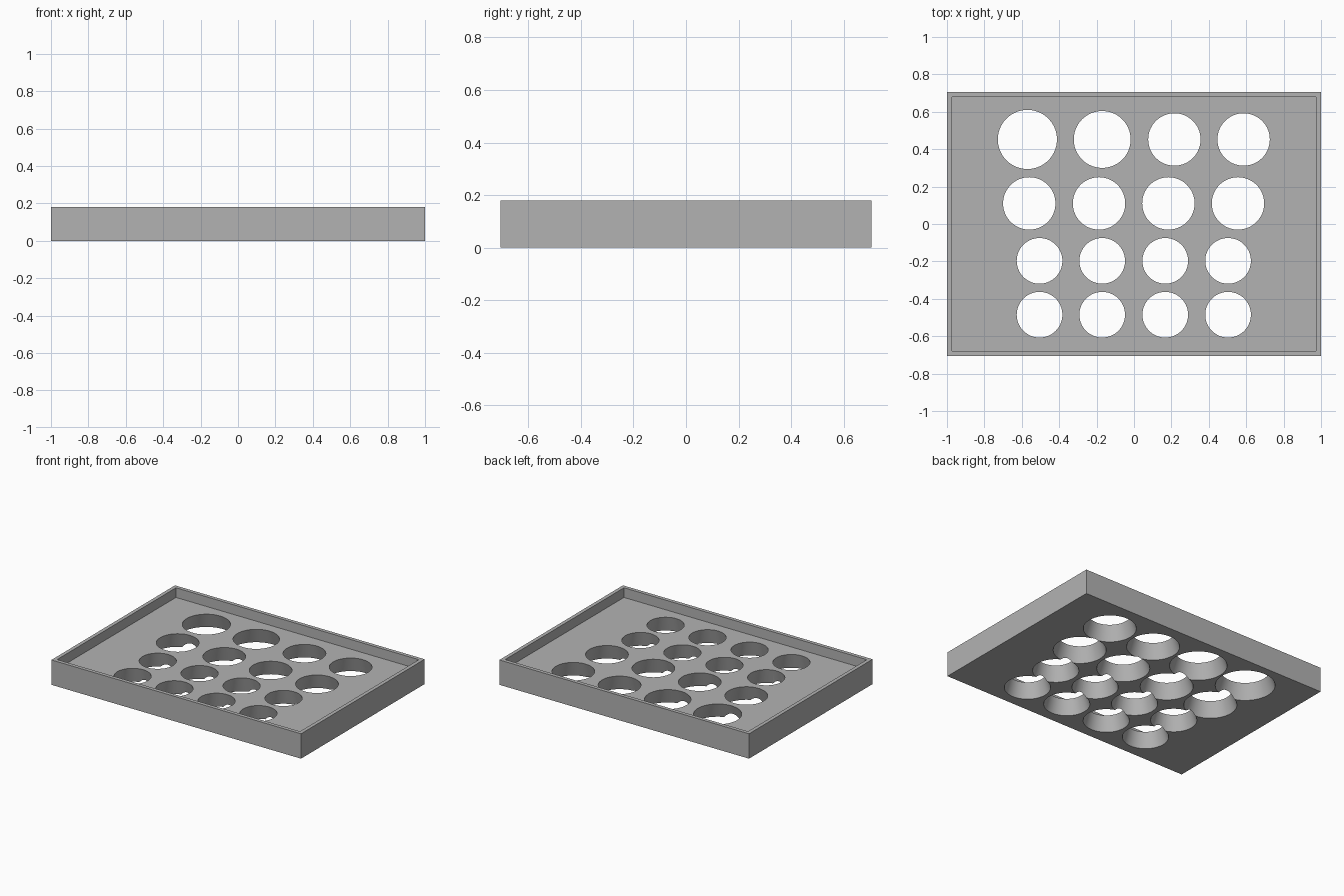
import bpy, math

cube = bpy.data.objects.get("Cube")
if cube:
    bpy.data.objects.remove(cube, do_unlink=True)

WIDTH, DEPTH, HEIGHT = 2.0, 1.414, 0.18
FLOOR, RIM = 0.11, 0.027      # floor thickness and rim width
FLARE = 1.24                  # holes widen towards the underside

grey = bpy.data.materials.new("plain grey")
colour = (0.45, 0.45, 0.45, 1)
grey.use_nodes = True
grey.diffuse_color = colour
grey.node_tree.nodes["Principled BSDF"].inputs["Base Color"].default_value = colour


def box(name, width, depth, bottom, top):
    bpy.ops.mesh.primitive_cube_add(size=1, location=(0, 0, (bottom + top) / 2))
    obj = bpy.context.object
    obj.name = name
    obj.scale = (width, depth, top - bottom)
    bpy.ops.object.transform_apply(location=True, rotation=False, scale=True)
    obj.data.materials.append(grey)
    return obj


def hole_cutter(x, y, radius):
    # Cone pushed past both floor faces at the same slope
    extra = 0.02
    step = radius * (FLARE - 1) * extra / FLOOR
    bpy.ops.mesh.primitive_cone_add(
        vertices=96, radius1=radius * FLARE + step, radius2=radius - step,
        depth=FLOOR + 2 * extra, location=(x, y, FLOOR / 2))
    obj = bpy.context.object
    obj.name = "hole_cutter"
    obj.data.materials.append(grey)
    return obj


def cut(target, cutter):
    cutter.hide_render = True
    mod = target.modifiers.new("cut", 'BOOLEAN')
    mod.operation = 'DIFFERENCE'
    mod.solver = 'EXACT'
    mod.object = cutter
    bpy.context.view_layer.objects.active = target
    bpy.ops.object.modifier_apply(modifier=mod.name)
    bpy.data.objects.remove(cutter, do_unlink=True)


# Tray body with a shallow recess
tray = box("tray", WIDTH, DEPTH, 0, HEIGHT)
cut(tray, box("recess_cutter", WIDTH - 2 * RIM, DEPTH - 2 * RIM, FLOOR, HEIGHT + 0.1))

# Rows of holes: y, x of each hole, radius of each hole
rows = [
    (0.452, (-0.57, -0.17, 0.216, 0.586), (0.158, 0.152, 0.14, 0.14)),
    (0.11, (-0.56, -0.187, 0.184, 0.556), (0.14,) * 4),
    (-0.197, (-0.505, -0.17, 0.167, 0.503), (0.122,) * 4),
    (-0.485, (-0.505, -0.17, 0.167, 0.503), (0.122,) * 4),
]
for y, xs, radii in rows:
    for x, radius in zip(xs, radii):
        cut(tray, hole_cutter(x, y, radius))

# Smooth hole walls, sharp edges elsewhere
bpy.ops.object.select_all(action='DESELECT')
tray.select_set(True)
bpy.context.view_layer.objects.active = tray
bpy.ops.object.shade_smooth_by_angle(angle=math.radians(25))
